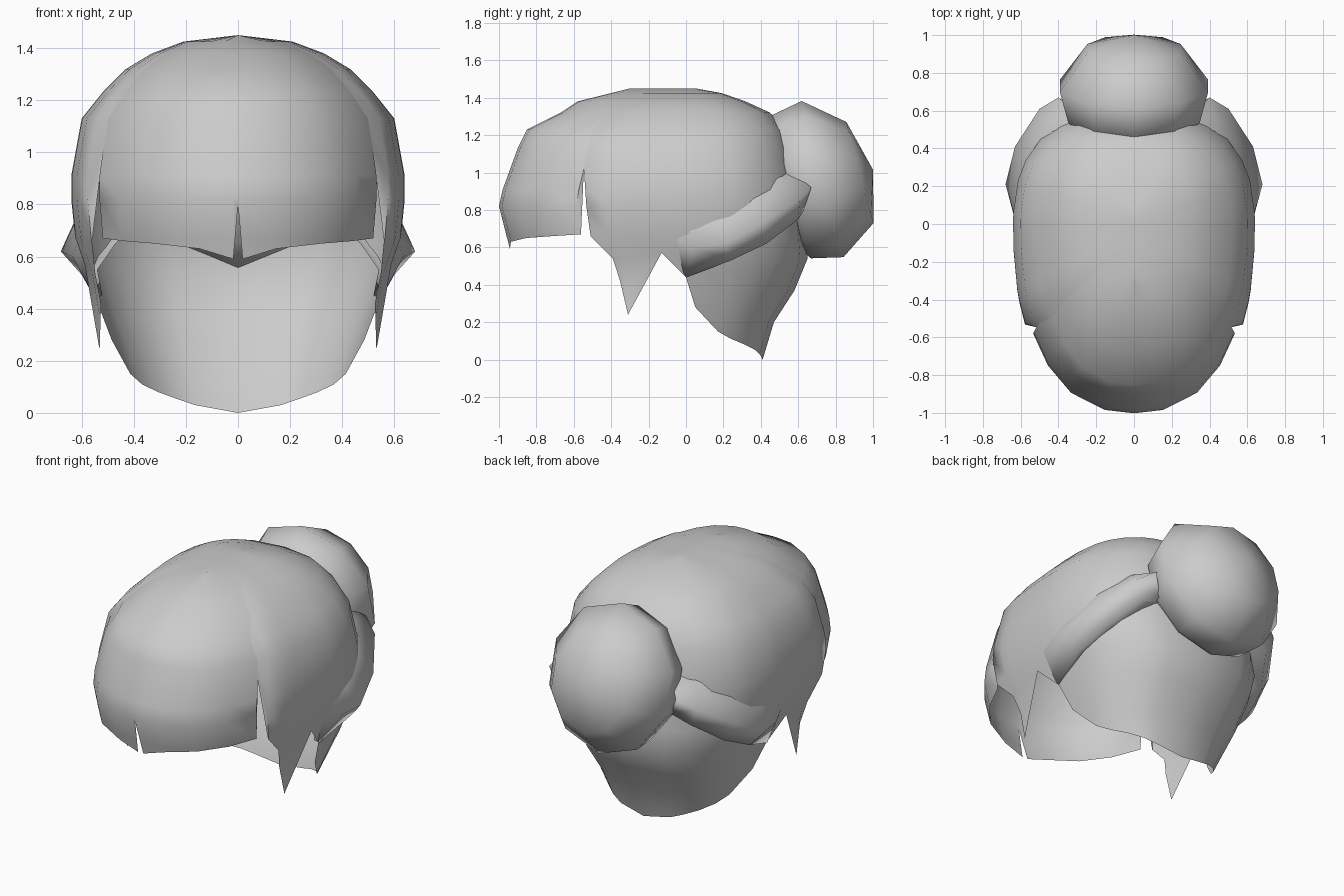
import bpy, bmesh, math
from mathutils import Vector

cube = bpy.data.objects.get("Cube")
if cube:
    bpy.data.objects.remove(cube, do_unlink=True)

grey = bpy.data.materials.new("hair grey")
grey.use_nodes = True
colour = (0.6, 0.6, 0.6, 1)
grey.diffuse_color = colour
grey.node_tree.nodes["Principled BSDF"].inputs["Base Color"].default_value = colour


def finish(bm, name, angle=60):
    bmesh.ops.remove_doubles(bm, verts=bm.verts, dist=0.0005)
    bmesh.ops.recalc_face_normals(bm, faces=bm.faces)
    mesh = bpy.data.meshes.new(name)
    bm.to_mesh(mesh)
    bm.free()
    mesh.materials.append(grey)
    obj = bpy.data.objects.new(name, mesh)
    bpy.context.collection.objects.link(obj)
    bpy.ops.object.select_all(action="DESELECT")
    obj.select_set(True)
    bpy.context.view_layer.objects.active = obj
    bpy.ops.object.shade_smooth_by_angle(angle=math.radians(angle))
    return obj


def loft(bm, columns):
    """Skin a list of equally long point columns."""
    rows = [[bm.verts.new(p) for p in col] for col in columns]
    for a, b in zip(rows, rows[1:]):
        for i in range(len(a) - 1):
            bm.faces.new((a[i], a[i + 1], b[i + 1], b[i]))


# Cap cross-sections: height, reach to the front, reach to the back, half width
SECTIONS = [
    (1.45, 0.30, 0.05, 0.00), (1.425, 0.40, 0.19, 0.21), (1.38, 0.58, 0.32, 0.33),
    (1.32, 0.67, 0.45, 0.43), (1.23, 0.85, 0.53, 0.52), (1.13, 0.90, 0.57, 0.60),
    (0.91, 0.98, 0.62, 0.64), (0.82, 1.00, 0.62, 0.64), (0.67, 0.96, 0.64, 0.625),
    (0.54, 0.93, 0.65, 0.58), (0.37, 0.90, 0.58, 0.52), (0.20, 0.88, 0.47, 0.455),
    (0.00, 0.85, 0.41, 0.36)]

# Hairline: angle round from the front, height of the lower edge
HAIRLINE = [
    (0, 0.80), (0.9, 0.59), (11, 0.63), (29, 0.65), (45, 0.66), (58.3, 0.67),
    (58.6, 1.02), (62, 0.66), (69.3, 0.54), (71.3, 0.42), (73.5, 0.24),
    (84.6, 0.57), (90, 0.44), (93.4, 0.28), (108, 0.15), (119, 0.11),
    (133, 0.08), (146, 0.055), (158, 0.03), (180, 0.0)]


def cap_point(deg, z):
    for lo, hi in zip(SECTIONS[1:], SECTIONS):
        if z >= lo[0]:
            break
    t = (z - lo[0]) / (hi[0] - lo[0])
    front, back, width = (lo[k] + (hi[k] - lo[k]) * t for k in (1, 2, 3))
    if deg < 60:                    # fringe sits slightly inside the sides
        width *= 0.95
    elif deg < 80 and z < 0.6:      # side spikes hang almost straight
        width = max(width, 0.55)
    s, c = math.sin(math.radians(deg)), math.cos(math.radians(deg))
    x = width * max(s, 0) ** 0.833 if deg < 180 else 0
    y = -front * c ** 0.833 if c > 0 else back * (-c) ** 0.833
    return Vector((x, y, z))


# Hair cap with fringe, side spikes and nape
half = [[cap_point(deg, max(s[0], rim)) for s in SECTIONS] for deg, rim in HAIRLINE]
other = [[Vector((-p.x, p.y, p.z)) for p in col] for col in reversed(half)]
bm = bmesh.new()
loft(bm, half + other[1:])
finish(bm, "hair_cap")

# Swept side strands: upper edge, ridge, lower edge at each station
STRAND = [
    ((0.61, -0.08, 0.67), (0.60, -0.06, 0.62), (0.57, -0.06, 0.56)),
    ((0.62, 0.00, 0.70), (0.635, 0.04, 0.60), (0.55, 0.00, 0.44)),
    ((0.62, 0.15, 0.74), (0.68, 0.21, 0.62), (0.60, 0.24, 0.53)),
    ((0.56, 0.35, 0.86), (0.63, 0.41, 0.73), (0.56, 0.43, 0.62)),
    ((0.43, 0.49, 0.97), (0.50, 0.61, 0.86), (0.45, 0.60, 0.75)),
    ((0.27, 0.55, 1.02), (0.40, 0.67, 0.92), (0.34, 0.63, 0.80))]
for side, name in ((1, "left_strand"), (-1, "right_strand")):
    bm = bmesh.new()
    columns = []
    for i, (up, ridge, low) in enumerate(STRAND):
        # Underside tucks back into the nape
        inner = (low[0] - 0.03 * i, low[1] - 0.008 * i, low[2] + 0.01 * i)
        columns.append([(side * x, y, z) for x, y, z in (up, ridge, low, inner)])
    loft(bm, columns)
    obj = finish(bm, name, 100)
    # Open strip: turn it outwards
    if sum(p.normal.x * p.area for p in obj.data.polygons) * side < 0:
        obj.data.flip_normals()

# Bun: rings along an axis leaning up to the back (y, z, half width, half height)
BUN = [
    (0.44, 0.89, 0.0, 0.0), (0.47, 0.90, 0.24, 0.26), (0.565, 0.925, 0.365, 0.397),
    (0.73, 0.965, 0.412, 0.432), (0.93, 1.00, 0.26, 0.28), (1.00, 1.015, 0.0, 0.0)]
lean = math.radians(15)
bm = bmesh.new()
rings = []
for y, z, rx, rz in BUN:
    ring = []
    for k in range(11):
        a = math.tau * (k % 10) / 10
        up = rz * math.cos(a)
        ring.append((rx * math.sin(a), y - up * math.sin(lean), z + up * math.cos(lean)))
    rings.append(ring)
loft(bm, rings)
finish(bm, "bun")
